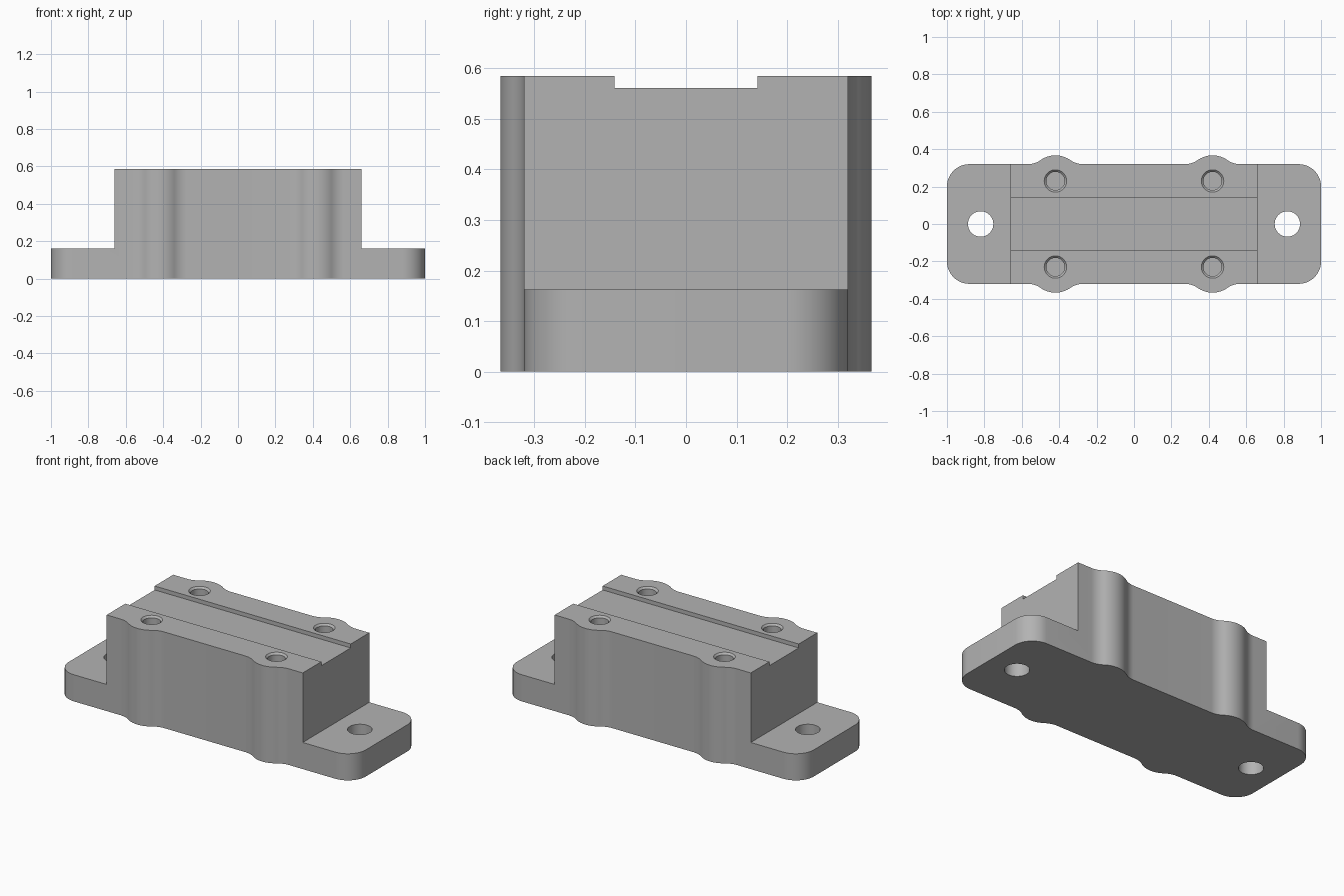
import bpy, bmesh
from math import radians, pi, sin, cos, atan2, sqrt
from mathutils import Matrix

if "Cube" in bpy.data.objects:
    bpy.data.objects.remove(bpy.data.objects["Cube"], do_unlink=True)

HALF_Y, HEIGHT, FLANGE_Z, BODY_X = 0.32, 0.585, 0.162, 0.66
CORNER_R = 0.12
SCREW_X, SCREW_Y, BOSS_R, FILLET_R = 0.42, 0.23, 0.137, 0.12

metal = bpy.data.materials.new("plain grey")
metal.use_nodes = True
grey = (0.45, 0.45, 0.45, 1)
metal.diffuse_color = grey
metal.node_tree.nodes["Principled BSDF"].inputs["Base Color"].default_value = grey


def make_object(name, bm):
    bmesh.ops.recalc_face_normals(bm, faces=bm.faces[:])
    mesh = bpy.data.meshes.new(name)
    bm.to_mesh(mesh)
    bm.free()
    mesh.materials.append(metal)
    obj = bpy.data.objects.new(name, mesh)
    bpy.context.collection.objects.link(obj)
    return obj


def arc(cx, cy, r, a0, a1, steps=12):
    angles = [a0 + (a1 - a0) * i / steps for i in range(steps + 1)]
    return [(cx + r * cos(a), cy + r * sin(a)) for a in angles]


# One quarter of the outline: rounded corner, then a boss blended in by fillets
rise = HALF_Y + FILLET_R - SCREW_Y
reach = sqrt((BOSS_R + FILLET_R) ** 2 - rise ** 2)
tilt = atan2(rise, reach)
fillet_y = HALF_Y + FILLET_R
quarter = arc(1 - CORNER_R, HALF_Y - CORNER_R, CORNER_R, 0, pi / 2)
quarter += arc(SCREW_X + reach, fillet_y, FILLET_R, -pi / 2, tilt - pi)[:-1]
quarter += arc(SCREW_X, SCREW_Y, BOSS_R, tilt, pi - tilt, 20)
quarter += arc(SCREW_X - reach, fillet_y, FILLET_R, -tilt, -pi / 2)[1:]

# Mirror the quarter to a full outline and extrude it
top_half = quarter + [(-x, y) for x, y in reversed(quarter)]
outline = top_half + [(x, -y) for x, y in reversed(top_half)]
bm = bmesh.new()
base = bm.faces.new([bm.verts.new((x, y, 0)) for x, y in outline])
extruded = bmesh.ops.extrude_face_region(bm, geom=[base])["geom"]
bmesh.ops.translate(bm, vec=(0, 0, HEIGHT),
                    verts=[v for v in extruded if isinstance(v, bmesh.types.BMVert)])
block = make_object("mounting_block", bm)


def cut(bm):
    cutter = make_object("cutter", bm)
    cutter.hide_render = True
    mod = block.modifiers.new("cut", 'BOOLEAN')
    mod.operation, mod.solver, mod.object = 'DIFFERENCE', 'EXACT', cutter
    bpy.context.view_layer.objects.active = block
    bpy.ops.object.modifier_apply(modifier=mod.name)
    bpy.data.objects.remove(cutter, do_unlink=True)


def cut_box(x0, x1, half_y, z0):
    bm = bmesh.new()
    size = (x1 - x0, 2 * half_y, 1)
    bmesh.ops.create_cube(bm, size=1, matrix=Matrix.Translation(
        ((x0 + x1) / 2, 0, z0 + 0.5)) @ Matrix.Diagonal((*size, 1)))
    cut(bm)


def cut_round(places, r0, r1, z0, z1):
    bm = bmesh.new()
    for x, y in places:
        bmesh.ops.create_cone(bm, cap_ends=True, segments=40, radius1=r0, radius2=r1,
                              depth=z1 - z0, matrix=Matrix.Translation((x, y, (z0 + z1) / 2)))
    cut(bm)


# End flanges and the shallow channel along the top
cut_box(BODY_X, 1.2, 0.6, FLANGE_Z)
cut_box(-1.2, -BODY_X, 0.6, FLANGE_Z)
cut_box(-1.2, 1.2, 0.141, 0.561)

# Through holes in the flanges, chamfered blind screw holes in the top
cut_round([(s * 0.82, 0) for s in (-1, 1)], 0.068, 0.068, -0.1, 0.3)
screws = [(sx * SCREW_X, sy * SCREW_Y) for sx in (-1, 1) for sy in (-1, 1)]
cut_round(screws, 0.049, 0.049, 0.3, 0.7)
cut_round(screws, 0.04, 0.08, HEIGHT - 0.02, HEIGHT + 0.02)

# Smooth the curved walls, keep edges sharp
bpy.ops.object.select_all(action='DESELECT')
block.select_set(True)
bpy.context.view_layer.objects.active = block
bpy.ops.object.shade_smooth_by_angle(angle=radians(30))
